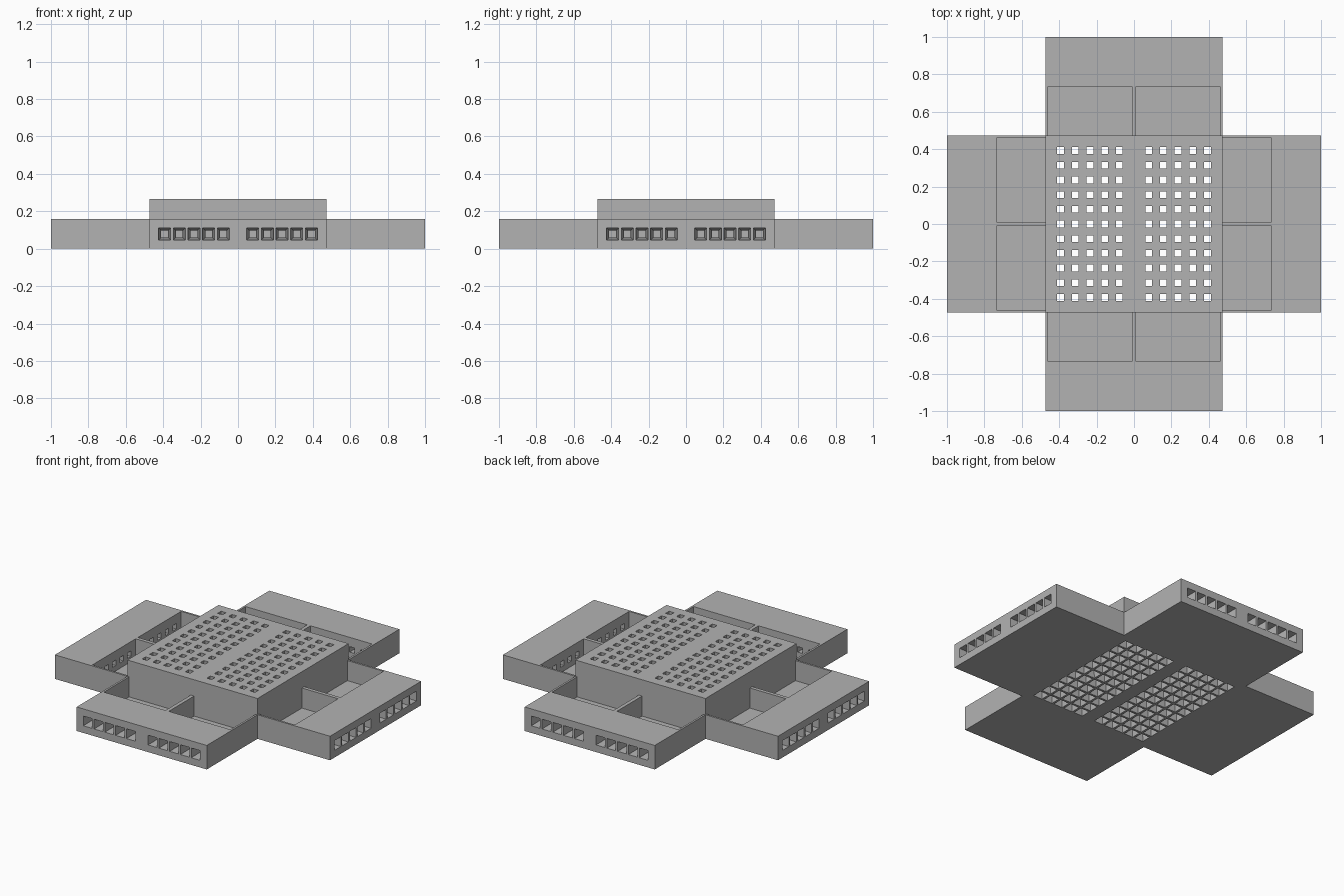
import bpy, bmesh, math
from mathutils import Matrix, Vector

default = bpy.data.objects.get("Cube")
if default:
    bpy.data.objects.remove(default, do_unlink=True)

HALF = 0.473        # half width of the centre block and the arms
TOP = 0.265         # centre block height
ARM_TOP = 0.158     # arm height
POCKET_END = 0.736  # outer end of the pockets
FLOOR = 0.026       # pocket floor height
PITCH = 0.0785      # vent spacing
WIDE, NARROW = 0.064, 0.036  # vent mouth and throat

grey = bpy.data.materials.new("concrete grey")
grey.use_nodes = True
colour = (0.45, 0.45, 0.45, 1)
grey.diffuse_color = colour
grey.node_tree.nodes["Principled BSDF"].inputs["Base Color"].default_value = colour


def add_box(bm, low, high):
    low, high = Vector(low), Vector(high)
    size = Matrix.Diagonal((high - low).to_4d())
    size[3][3] = 1
    bmesh.ops.create_cube(bm, size=1, matrix=Matrix.Translation((low + high) / 2) @ size)


def add_vent(bm, mouth, direction, depth):
    """Square tapered shaft, overshooting both ends a little."""
    extra = 0.01
    slope = (WIDE - NARROW) / depth
    turn = Vector(direction).to_track_quat('Z', 'Y').to_matrix().to_4x4()
    place = Matrix.Translation(Vector(mouth) + Vector(direction) * depth / 2) @ turn
    bmesh.ops.create_cone(
        bm, cap_ends=True, segments=4,
        radius1=(WIDE + slope * extra) / math.sqrt(2),
        radius2=(NARROW - slope * extra) / math.sqrt(2),
        depth=depth + 2 * extra,
        matrix=place @ Matrix.Rotation(math.pi / 4, 4, 'Z'))


def make_object(name, bm):
    bmesh.ops.recalc_face_normals(bm, faces=bm.faces)
    mesh = bpy.data.meshes.new(name)
    bm.to_mesh(mesh)
    bm.free()
    mesh.materials.append(grey)
    obj = bpy.data.objects.new(name, mesh)
    bpy.context.collection.objects.link(obj)
    return obj


def carve(obj, cutters):
    """Subtract the cutters, bake the result and discard them."""
    for cutter in cutters:
        cutter.hide_render = True
        mod = obj.modifiers.new("cut", 'BOOLEAN')
        mod.operation, mod.solver, mod.object = 'DIFFERENCE', 'EXACT', cutter
    graph = bpy.context.evaluated_depsgraph_get()
    mesh = bpy.data.meshes.new_from_object(obj.evaluated_get(graph))
    obj.modifiers.clear()
    obj.data = mesh
    mesh.materials.clear()
    mesh.materials.append(grey)
    for poly in mesh.polygons:
        poly.material_index = 0
    for cutter in cutters:
        bpy.data.objects.remove(cutter, do_unlink=True)


columns = [k * PITCH for k in range(-5, 6) if k]

# Raised centre block with vertical vents, wide at the bottom
bm = bmesh.new()
add_box(bm, (-HALF, -HALF, 0), (HALF, HALF, TOP))
centre = make_object("centre_block", bm)
bm = bmesh.new()
for x in columns:
    for row in range(-5, 6):
        add_vent(bm, (x, row * PITCH, 0), (0, 0, 1), TOP)
carve(centre, [make_object("centre_vents", bm)])

# Front arm: two open pockets beside the centre block, vents in the outer face
bm = bmesh.new()
add_box(bm, (-HALF, -1, 0), (HALF, -HALF, ARM_TOP))
arm = make_object("front_arm", bm)
bm = bmesh.new()
for low, high in ((-0.46, -0.012), (0.012, 0.46)):
    add_box(bm, (low, -POCKET_END, FLOOR), (high, -HALF + 0.05, ARM_TOP + 0.05))
pockets = make_object("arm_pockets", bm)
bm = bmesh.new()
for x in columns:
    add_vent(bm, (x, -1, ARM_TOP / 2), (0, 1, 0), 1 - POCKET_END)
carve(arm, [pockets, make_object("arm_vents", bm)])

# The other three arms repeat the front one
for turn, name in enumerate(("left_arm", "back_arm", "right_arm"), 1):
    copy = bpy.data.objects.new(name, arm.data)
    copy.rotation_euler.z = turn * math.pi / 2
    bpy.context.collection.objects.link(copy)
